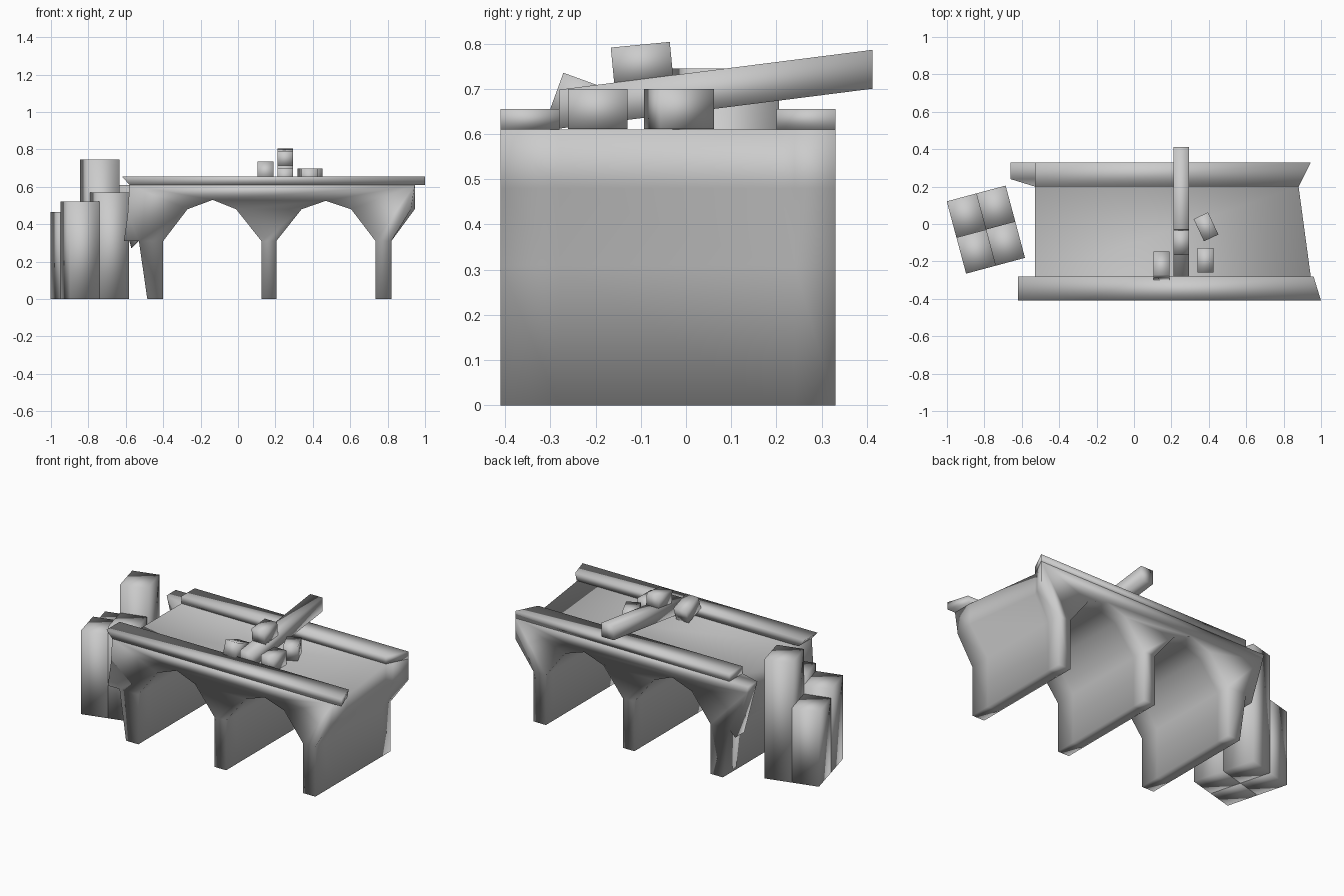
import bpy, math
from mathutils import Matrix, Vector

if "Cube" in bpy.data.objects:
    bpy.data.objects.remove(bpy.data.objects["Cube"])

stone = bpy.data.materials.new("grey_stone")
stone.diffuse_color = (0.6, 0.6, 0.6, 1)
stone.use_nodes = True
stone.node_tree.nodes["Principled BSDF"].inputs["Base Color"].default_value = stone.diffuse_color


def make(name, verts, faces):
    me = bpy.data.meshes.new(name)
    me.from_pydata(verts, [], faces)
    me.validate()
    me.materials.append(stone)
    for p in me.polygons:
        p.use_smooth = True
    ob = bpy.data.objects.new(name, me)
    bpy.context.collection.objects.link(ob)
    return ob


def hexa(name, bottom, top):
    """Solid from a four-corner bottom and top, both counter-clockwise."""
    return make(name, list(bottom) + list(top),
                [(3, 2, 1, 0), (4, 5, 6, 7), (0, 1, 5, 4),
                 (1, 2, 6, 5), (2, 3, 7, 6), (3, 0, 4, 7)])


def block(name, centre, size, axis='Z', angle=0):
    m = Matrix.Translation(centre) @ Matrix.Rotation(math.radians(angle), 4, axis)
    sx, sy, sz = (s / 2 for s in size)
    ring = [(-sx, -sy), (sx, -sy), (sx, sy), (-sx, sy)]
    return hexa(name, [m @ Vector((x, y, -sz)) for x, y in ring],
                [m @ Vector((x, y, sz)) for x, y in ring])


# Arched bridge body: one outline lofted through depth, with broken ends
DECK = 0.61
arches = [(-0.485, 0), (-0.40, 0), (-0.40, 0.31), (-0.27, 0.48), (-0.135, 0.53),
          (-0.01, 0.48), (0.125, 0.31), (0.125, 0), (0.205, 0), (0.205, 0.31),
          (0.34, 0.48), (0.47, 0.525), (0.605, 0.48), (0.735, 0.31),
          (0.735, 0), (0.82, 0), (0.82, 0.31)]
left_front = [(-0.58, DECK), (-0.59, 0.45), (-0.61, 0.31)]
left_mid = [(-0.53, DECK), (-0.53, 0.45), (-0.53, 0.33)]
left_back = [(-0.66, DECK), (-0.65, 0.57), (-0.57, 0.27)]
# depth, right end at mid height, right end at deck, left end
stations = [(-0.41, 0.925, 0.945, left_front), (-0.28, 0.945, 0.945, left_mid),
            (0.20, 0.88, 0.88, left_mid), (0.24, 0.90, 0.90, left_back),
            (0.33, 0.945, 0.945, left_back)]
verts, faces = [], []
for y, r_mid, r_top, left in stations:
    outline = arches + [(r_mid, 0.48), (r_top, DECK)] + left + [(-0.53, 0.31)]
    verts += [(x, y, z) for x, z in outline]
n = len(outline)
for j in range(len(stations) - 1):
    for i in range(n):
        k = (i + 1) % n
        faces.append((j * n + k, j * n + i, (j + 1) * n + i, (j + 1) * n + k))
faces.append(tuple(range(n)))
faces.append(tuple(reversed(range((len(stations) - 1) * n, len(stations) * n))))
make("bridge_body", verts, faces)

# Parapets along both edges of the deck
TOP = 0.655
hexa("front_parapet",
     [(-0.58, -0.41, DECK), (1.0, -0.41, DECK), (0.95, -0.28, DECK), (-0.58, -0.28, DECK)],
     [(-0.62, -0.41, TOP), (1.0, -0.41, TOP), (0.96, -0.28, TOP), (-0.62, -0.28, TOP)])
back = [(-0.53, 0.20), (0.88, 0.20), (0.945, 0.33), (-0.53, 0.33)]
hexa("back_parapet", [(x, y, DECK) for x, y in back], [(x, y, TOP) for x, y in back])

# Fallen masonry: four turned columns of different heights
turn = Matrix.Rotation(math.radians(15), 3, 'Z')
for name, sx, sy, h in [("front_left", -1, -1, 0.52), ("front_right", 1, -1, 0.57),
                        ("back_left", -1, 1, 0.465), ("back_right", 1, 1, 0.745)]:
    c = Vector((-0.792, -0.03, h / 2)) + turn @ Vector((sx * 0.0815, sy * 0.1, 0))
    block("rubble_column_" + name, c, (0.163, 0.2, h), 'Z', 15)

# Leaning beam with upright cut ends
ends = [(0.21, -0.28), (0.295, -0.28), (0.295, 0.412), (0.21, 0.412)]
hexa("leaning_beam",
     [(x, y, 0.612 if y < 0 else 0.70) for x, y in ends],
     [(x, y, 0.698 if y < 0 else 0.786) for x, y in ends])

# Loose blocks lying on the deck and the beam
size = (0.085, 0.131, 0.085)
block("block_on_beam", (0.2525, -0.097, 0.755), size, 'X', 5.5)
block("tilted_block", (0.148, -0.224, 0.673), size, 'X', -20)
block("straight_block", (0.383, -0.195, 0.655), (0.085, 0.131, 0.088))
block("turned_block", (0.385, -0.015, 0.655), (0.085, 0.131, 0.088), 'Z', 25)
